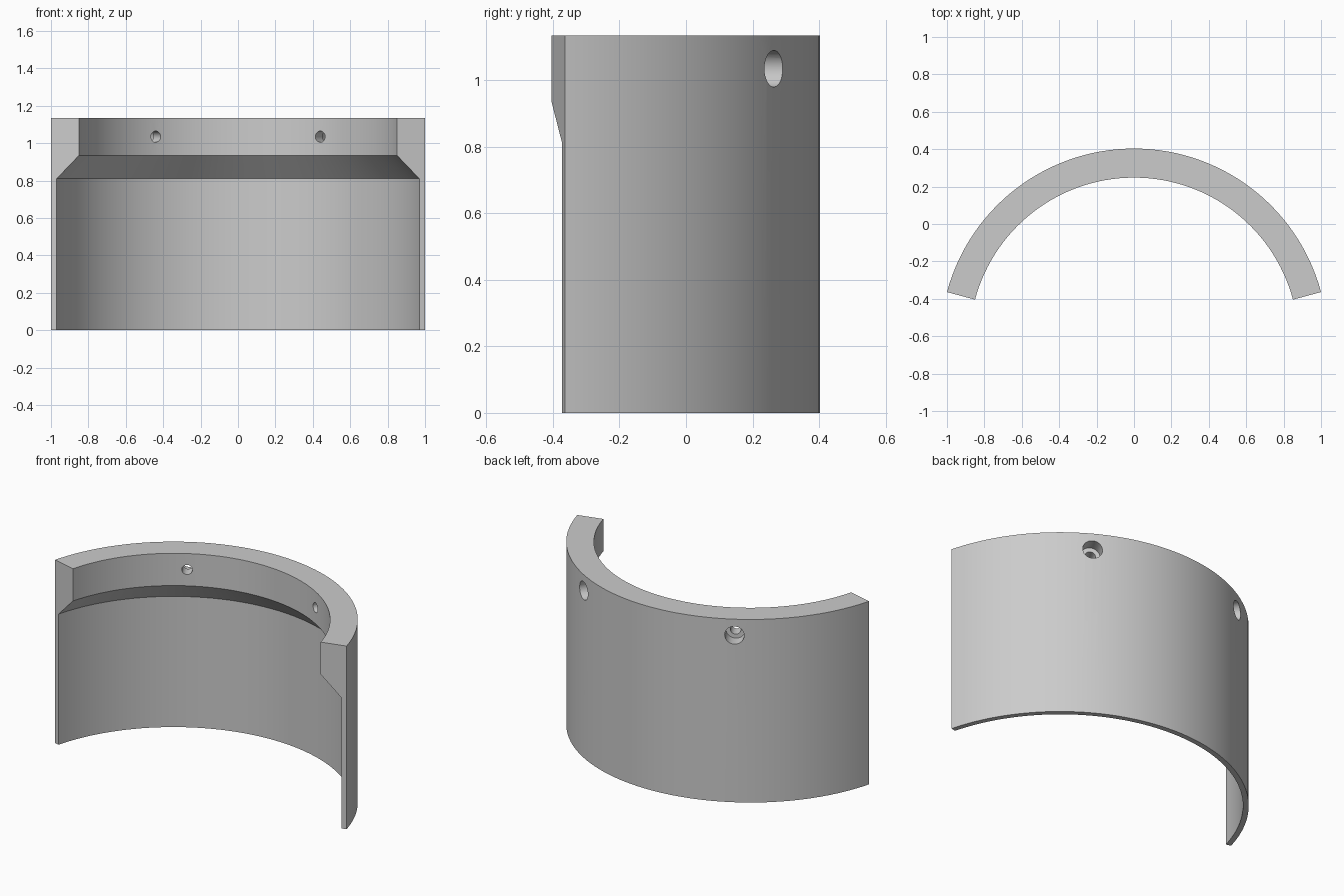
import bpy, bmesh
from math import radians, sin, cos
from mathutils import Matrix, Vector

default = bpy.data.objects.get("Cube")
if default:
    bpy.data.objects.remove(default, do_unlink=True)

AXIS_Y = -0.632        # centre of the arc
OUTER, LIP, WALL = 1.0353, 0.88, 1.004
HEIGHT = 1.135
HALF_ANGLE = 75
HOLE_Z = 1.035

grey = bpy.data.materials.new("light grey")
grey.use_nodes = True
grey.diffuse_color = (0.6, 0.6, 0.6, 1)
grey.node_tree.nodes["Principled BSDF"].inputs["Base Color"].default_value = (0.6, 0.6, 0.6, 1)


def make_object(name, bm):
    bmesh.ops.recalc_face_normals(bm, faces=bm.faces)
    mesh = bpy.data.meshes.new(name)
    bm.to_mesh(mesh)
    bm.free()
    mesh.materials.append(grey)
    obj = bpy.data.objects.new(name, mesh)
    bpy.context.collection.objects.link(obj)
    return obj


# Curved shell: wall section with a thick upper lip, swept about the arc centre
profile = [(OUTER, 0), (OUTER, HEIGHT), (LIP, HEIGHT), (LIP, 0.935), (WALL, 0.81), (WALL, 0)]
bm = bmesh.new()
start = radians(90 - HALF_ANGLE)
verts = [bm.verts.new((r * cos(start), AXIS_Y + r * sin(start), z)) for r, z in profile]
section = bm.faces.new(verts)
end_cap = section.copy()
bmesh.ops.spin(bm, geom=[section], cent=(0, AXIS_Y, 0), axis=(0, 0, 1),
               angle=radians(2 * HALF_ANGLE), steps=60, use_duplicate=False)
bmesh.ops.remove_doubles(bm, verts=bm.verts, dist=0.0001)
shell = make_object("curved_shell", bm)


# Radial screw holes: wide counterbore outside, narrow bore through the lip
def hole_cutter(name, angle, radius, r_from, r_to):
    direction = Vector((sin(angle), cos(angle), 0))
    centre = Vector((0, AXIS_Y, HOLE_Z)) + direction * (r_from + r_to) / 2
    matrix = Matrix.Translation(centre) @ direction.to_track_quat('Z', 'Y').to_matrix().to_4x4()
    bm = bmesh.new()
    bmesh.ops.create_cone(bm, cap_ends=True, segments=32, radius1=radius, radius2=radius,
                          depth=r_to - r_from, matrix=matrix)
    cutter = make_object(name, bm)
    cutter.hide_render = True
    return cutter


cutters = []
for side, angle in (("left", radians(30)), ("right", radians(-30))):
    cutters.append(hole_cutter(side + "_bore_cutter", angle, 0.03, 0.8, 1.1))
    cutters.append(hole_cutter(side + "_counterbore_cutter", angle, 0.055, 0.955, 1.12))

for cutter in cutters:
    mod = shell.modifiers.new(cutter.name, 'BOOLEAN')
    mod.operation = 'DIFFERENCE'
    mod.solver = 'EXACT'
    mod.object = cutter

# Bake the cuts, then drop the cutters
bpy.context.view_layer.objects.active = shell
shell.select_set(True)
for mod in list(shell.modifiers):
    bpy.ops.object.modifier_apply(modifier=mod.name)
for cutter in cutters:
    bpy.data.objects.remove(cutter, do_unlink=True)
bpy.ops.object.shade_smooth_by_angle(angle=radians(30))
